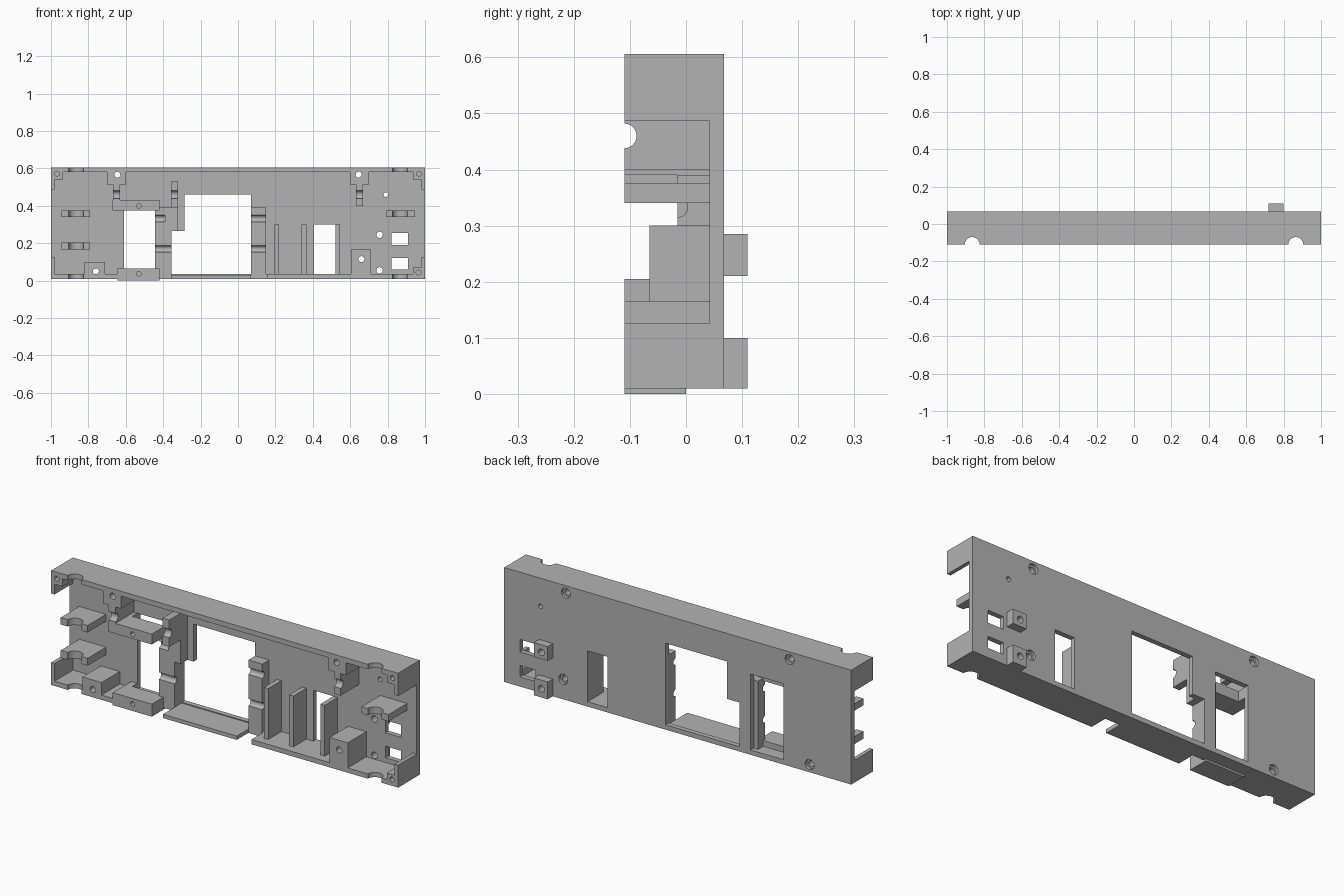
import bpy
import bmesh
from math import pi
from mathutils import Matrix

old = bpy.data.objects.get("Cube")
if old:
    bpy.data.objects.remove(old, do_unlink=True)

FRONT, MID, INNER, BACK = -0.11, -0.015, 0.042, 0.068
FLOOR, SILL, CEIL, TOP = 0.01, 0.035, 0.58, 0.606

grey = bpy.data.materials.new("plain grey")
grey.use_nodes = True
grey.diffuse_color = (0.45, 0.45, 0.45, 1)
grey.node_tree.nodes["Principled BSDF"].inputs["Base Color"].default_value = grey.diffuse_color


def new_object(name, bm):
    mesh = bpy.data.meshes.new(name)
    bm.to_mesh(mesh)
    bm.free()
    mesh.materials.append(grey)
    obj = bpy.data.objects.new(name, mesh)
    bpy.context.collection.objects.link(obj)
    return obj


def box(name, x0, x1, z0, z1, y0=FRONT, y1=INNER):
    bm = bmesh.new()
    size = Matrix.Diagonal((x1 - x0, y1 - y0, z1 - z0, 1))
    place = Matrix.Translation(((x0 + x1) / 2, (y0 + y1) / 2, (z0 + z1) / 2))
    bmesh.ops.create_cube(bm, size=1, matrix=place @ size)
    return new_object(name, bm)


def rod(name, centre, radius, length, axis):
    bm = bmesh.new()
    turn = {"X": Matrix.Rotation(pi / 2, 4, "Y"),
            "Y": Matrix.Rotation(pi / 2, 4, "X"), "Z": Matrix.Identity(4)}[axis]
    bmesh.ops.create_cone(bm, cap_ends=True, segments=32, radius1=radius, radius2=radius,
                          depth=length, matrix=Matrix.Translation(centre) @ turn)
    return new_object(name, bm)


def cut(obj, cutter):
    cutter.hide_render = True
    mod = obj.modifiers.new("cut", "BOOLEAN")
    mod.operation = "DIFFERENCE"
    mod.solver = "EXACT"
    mod.object = cutter
    bpy.context.view_layer.objects.active = obj
    bpy.ops.object.modifier_apply(modifier=mod.name)
    bpy.data.objects.remove(cutter, do_unlink=True)


def drill(obj, x, z, radius, y=0.0, length=0.5):
    cut(obj, rod("drill", (x, y, z), radius, length, "Y"))


def groove(obj, y, z, radius):
    # half round channel running sideways
    cut(obj, rod("groove", (0, y, z), radius, 3, "X"))


def notch(obj, x):
    # half round upright channel in the front edge
    cut(obj, rod("notch", (x, FRONT, 0.3), 0.04, 2, "Z"))


# Back plate with its openings
plate = box("back_plate", -1, 1, FLOOR, TOP, INNER, BACK)
for x0, x1, z0, z1 in [(-0.61, -0.42, SILL, 0.43),
                       (-0.355, 0.07, SILL, 0.265), (-0.285, 0.07, 0.2, 0.46),
                       (0.405, 0.52, SILL, 0.30),
                       (0.82, 0.91, 0.19, 0.255), (0.82, 0.91, 0.06, 0.12)]:
    cut(plate, box("window", x0, x1, z0, z1, 0, 0.2))

# Screw holes with wider pockets behind
screws = [(-0.645, 0.567), (0.645, 0.567), (-0.76, 0.05), (0.66, 0.115)]
for x, z in screws:
    drill(plate, x, z, 0.016)
    drill(plate, x, z, 0.026, BACK, 0.03)
drill(plate, 0.79, 0.46, 0.012)

# Rear bosses
for z0, z1, hole in [(0.21, 0.285, 0.245), (FLOOR, 0.10, 0.055)]:
    boss = box("rear_boss", 0.72, 0.80, z0, z1, BACK, 0.11)
    for part in (plate, boss):
        drill(part, 0.757, hole, 0.017)

# Top wall and floor sections
top_wall = box("top_wall", -1, 1, CEIL, TOP)
left_floor = box("right_end_floor", -1, -0.645, FLOOR, SILL)
right_floor = box("left_end_floor", 0.155, 1, FLOOR, SILL)
box("centre_shelf", -0.355, 0.07, FLOOR, 0.03)
box("bracket_floor", -0.645, -0.42, FLOOR, SILL, 0, INNER)
for x0, x1 in [(-0.42, -0.355), (0.07, 0.155)]:
    box("floor_bridge", x0, x1, FLOOR, SILL, MID, INNER)
for x in (-0.865, 0.865):
    notch(top_wall, x)
notch(left_floor, -0.865)
notch(right_floor, 0.865)

# End walls and corner blocks
for s in (-1, 1):
    a, b = sorted((s, s * 0.98))
    box("upper_end_wall", a, b, 0.487, CEIL)
    box("lower_end_wall", a, b, SILL, 0.127)
    a, b = sorted((s * 0.98, s * 0.935))
    corner = box("upper_corner_block", a, b, 0.54, CEIL)
    drill(corner, s * 0.968, 0.572, 0.013, FRONT, 0.1)
    drill(top_wall, s * 0.968, 0.572, 0.013, FRONT, 0.1)
corner = box("lower_corner_block", 0.935, 0.98, SILL, 0.07)
for part in (corner, right_floor):
    drill(part, 0.965, 0.043, 0.013, FRONT, 0.1)

# Notched support tabs
for x0, x1, z0, z1 in [(-0.945, -0.79, 0.34, 0.376), (-0.945, -0.79, 0.166, 0.205),
                       (0.79, 0.945, 0.34, 0.376)]:
    notch(box("support_tab", x0, x1, z0, z1), 0.865 if x0 > 0 else -0.865)

# Screw blocks on the floor
for x0, x1, z1, (hx, hz) in [(-0.82, -0.71, 0.10, screws[2]), (0.605, 0.71, 0.166, screws[3])]:
    drill(box("screw_block", x0, x1, SILL, z1), hx, hz, 0.016)

# Hanging lugs with grooved clips
for s, clip_bottom in [(-1, 0.43), (1, 0.40)]:
    a, b = sorted((s * 0.70, s * 0.598))
    lug = box("screw_lug", a, b, 0.515, CEIL)
    for part in (lug, top_wall):
        drill(part, s * 0.645, 0.567, 0.016)
    a, b = sorted((s * 0.668, s * 0.63))
    groove(box("lug_clip", a, b, clip_bottom, 0.515), FRONT, 0.46, 0.022)

# Brackets across the narrow window
for name, x0, z0, z1, hz in [("upper_bracket", -0.67, 0.376, 0.43, 0.40),
                             ("lower_bracket", -0.645, 0, 0.065, 0.037)]:
    drill(box(name, x0, -0.42, z0, z1, FRONT, 0), -0.53, hz, 0.012, FRONT, 0.1)
    box(name + "_arm", x0, -0.61, max(z0, SILL), z1, 0, INNER)

# Columns beside the centre window
groove(box("tall_clip", -0.358, -0.32, 0.39, 0.53), FRONT, 0.46, 0.022)
for x0, x1 in [(-0.445, -0.355), (0.07, 0.15)]:
    column = box("column", x0, x1, SILL, 0.39, MID, INNER)
    for z in (0.333, 0.17):
        groove(column, MID, z, 0.018)
box("column_cap", -0.39, -0.32, 0.265, 0.39, MID, INNER)

# Upright ribs
for x in (0.195, 0.34, 0.52):
    box("rib", x, x + 0.025, SILL, 0.30, -0.065, INNER)

# Smooth the round cuts, keep corners sharp
for obj in bpy.context.collection.objects:
    if obj.type == "MESH" and obj.data.materials and obj.data.materials[0] == grey:
        bpy.ops.object.select_all(action="DESELECT")
        obj.select_set(True)
        bpy.context.view_layer.objects.active = obj
        bpy.ops.object.shade_smooth_by_angle(angle=pi / 6)
